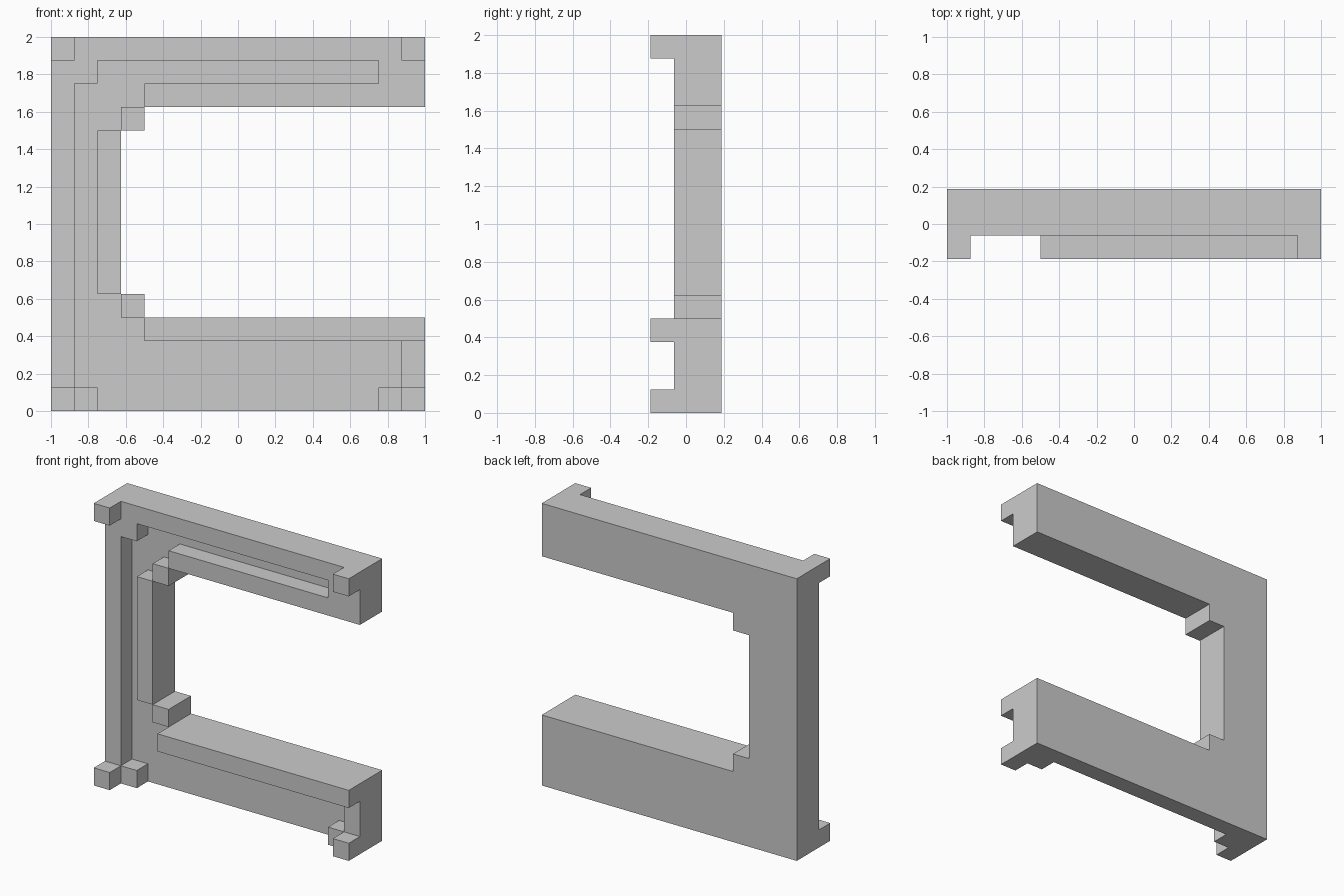
import bpy
import bmesh

if "Cube" in bpy.data.objects:
    bpy.data.objects.remove(bpy.data.objects["Cube"])

U = 0.125  # block size: the model is 16 x 3 x 16 blocks
FRONT, MIDDLE, BACK = 0, 1, 2

filled = set()


def block(layers, x0, x1, z0, z1):
    """Fill a box of blocks (grid units, ends exclusive) on the given layers."""
    filled.update((x, y, z) for x in range(x0, x1)
                  for y in layers for z in range(z0, z1))


# Back plate: C shape with stepped inner corners
block([BACK], 0, 3, 0, 16)
block([BACK], 3, 16, 13, 16)
block([BACK], 3, 16, 0, 4)

# Inner corner steps
for z in (4, 12):
    block([MIDDLE, BACK], 3, 4, z, z + 1)

# Outer rim: spine strip, top strip, corner fill, end of the top arm
block([MIDDLE], 0, 1, 0, 16)
block([MIDDLE], 1, 16, 15, 16)
block([MIDDLE], 1, 2, 14, 15)
block([MIDDLE], 14, 16, 13, 15)

# Inner rim: spine strip and underside of the top arm
block([MIDDLE], 2, 3, 5, 12)
block([MIDDLE], 4, 14, 13, 14)

# Lower arm: protruding bar and end column
block([FRONT, MIDDLE], 4, 16, 3, 4)
block([MIDDLE], 15, 16, 0, 3)

# Corner knobs and the small blocks beside the bottom ones
for x in (0, 15):
    for z in (0, 15):
        block([FRONT], x, x + 1, z, z + 1)
for x in (1, 14):
    block([MIDDLE], x, x + 1, 0, 1)

# Skin: emit only the exposed block sides, then merge coplanar ones
bm = bmesh.new()
for cell in sorted(filled):
    for axis in range(3):
        for side in (0, 1):
            neighbour = list(cell)
            neighbour[axis] += 2 * side - 1
            if tuple(neighbour) in filled:
                continue
            a, b = (axis + 1) % 3, (axis + 2) % 3
            corners = []
            for da, db in ((0, 0), (1, 0), (1, 1), (0, 1)):
                p = list(cell)
                p[axis] += side
                p[a] += da
                p[b] += db
                corners.append(bm.verts.new(((p[0] - 8) * U, (p[1] - 1.5) * U, p[2] * U)))
            bm.faces.new(corners if side else corners[::-1])
bmesh.ops.remove_doubles(bm, verts=bm.verts[:], dist=0.001)
bmesh.ops.dissolve_limit(bm, angle_limit=0.01, verts=bm.verts[:], edges=bm.edges[:])

mesh = bpy.data.meshes.new("stepped_frame")
bm.to_mesh(mesh)
bm.free()
bpy.context.collection.objects.link(bpy.data.objects.new("stepped_frame", mesh))
